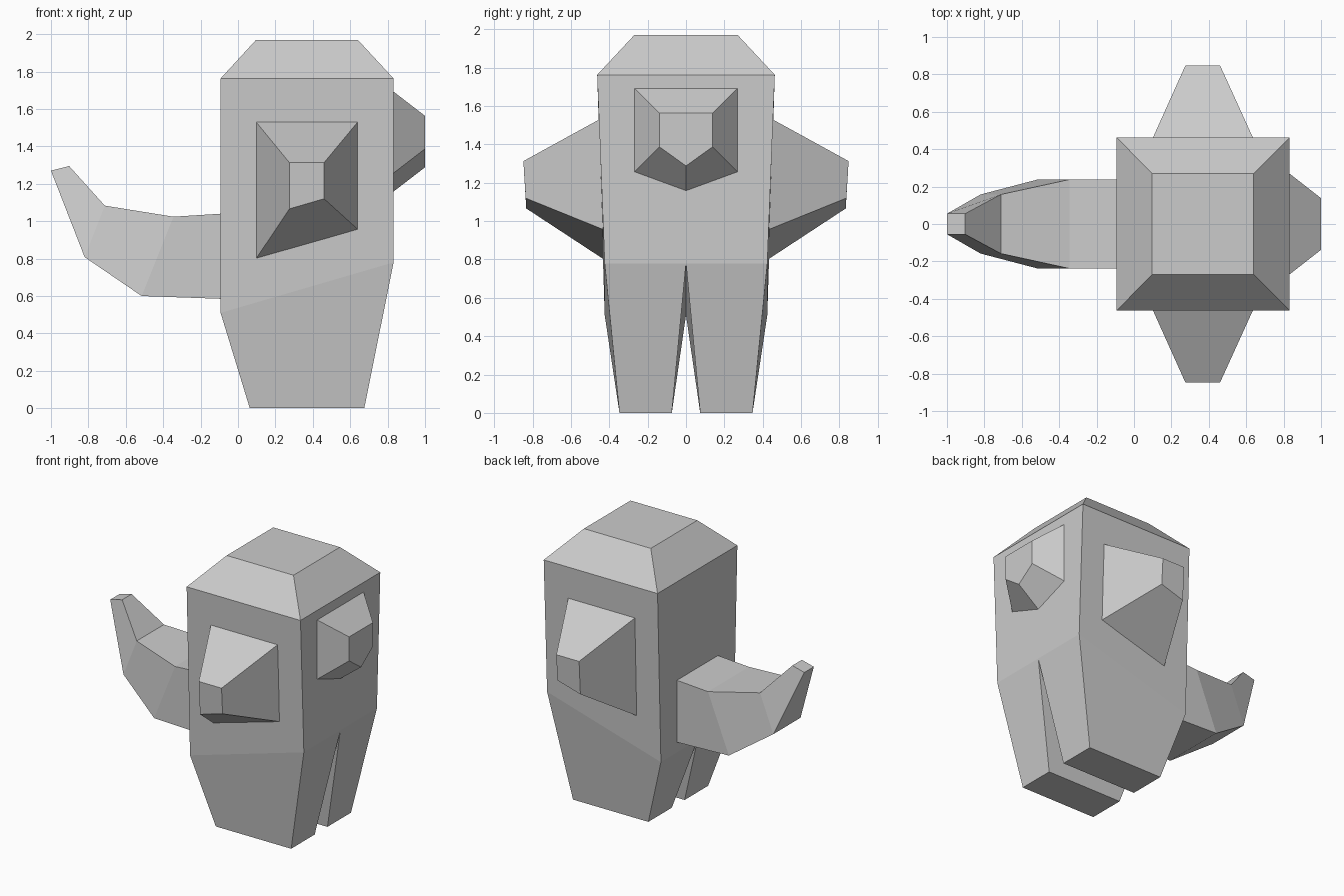
import bpy
import bmesh

cube = bpy.data.objects.get("Cube")
if cube:
    bpy.data.objects.remove(cube, do_unlink=True)

# One plain grey for the whole figure
grey = bpy.data.materials.new("plain grey")
grey.use_nodes = True
colour = (0.6, 0.6, 0.6, 1)
grey.diffuse_color = colour
grey.node_tree.nodes["Principled BSDF"].inputs["Base Color"].default_value = colour


def loft(name, rings, caps, open_until=0, mirror=False):
    """Join rings of points with flat faces and cap the listed rings.
    The first open_until bands leave out their closing face."""
    bm = bmesh.new()
    loops = [[bm.verts.new(p) for p in ring] for ring in rings]
    for band, (a, b) in enumerate(zip(loops, loops[1:])):
        n = len(a)
        for i in range(n - 1 if band < open_until else n):
            j = (i + 1) % n
            bm.faces.new((a[i], a[j], b[j], b[i]))
    for c in caps:
        bm.faces.new(loops[c])
    bmesh.ops.recalc_face_normals(bm, faces=bm.faces[:])
    mesh = bpy.data.meshes.new(name)
    bm.to_mesh(mesh)
    bm.free()
    mesh.materials.append(grey)
    obj = bpy.data.objects.new(name, mesh)
    bpy.context.collection.objects.link(obj)
    if mirror:
        mod = obj.modifiers.new("Mirror", 'MIRROR')
        mod.use_axis = (False, True, False)
    return obj


def side_y(z):
    """Sideways position of the tapering flank at height z."""
    return 0.402 + 0.0344 * z


def half_ring(back, front, inner, outer, z_back, z_front):
    return [(back, inner, z_back), (back, outer, z_back),
            (front, outer, z_front), (front, inner, z_front)]


# Body with bevelled crown and two legs, modelled as one half
body = [
    half_ring(0.097, 0.64, 0, 0.27, 1.97, 1.97),
    half_ring(-0.093, 0.832, 0, 0.463, 1.763, 1.763),
    half_ring(-0.093, 0.832, 0, 0.424, 0.51, 0.78),
    half_ring(0.063, 0.675, 0.074, 0.347, 0, 0),
]
loft("body_and_legs", body, caps=(0, 3), open_until=2, mirror=True)

# Stubby arms, one on each flank
shoulder = [(x, side_y(z) - 0.002, z) for x, z in
            ((0.097, 1.53), (0.64, 1.53), (0.64, 0.957), (0.097, 0.80))]
hand = [(0.275, 0.848, 1.313), (0.46, 0.848, 1.313),
        (0.46, 0.836, 1.12), (0.275, 0.833, 1.066)]
loft("arms", [shoulder, hand], caps=(1,), mirror=True)


# Five-sided snout with a pointed chin
def snout_ring(x, half_width, top, cheek, chin):
    return [(x, -half_width, top), (x, half_width, top),
            (x, half_width, cheek), (x, 0, chin), (x, -half_width, cheek)]


loft("snout", [snout_ring(0.831, 0.27, 1.693, 1.257, 1.158),
               snout_ring(1.0, 0.138, 1.563, 1.387, 1.288)], caps=(1,))


# Tail curving up and narrowing to the tip
def tail_ring(top, bottom, w):
    return [(top[0], -w, top[1]), (top[0], w, top[1]),
            (bottom[0], w, bottom[1]), (bottom[0], -w, bottom[1])]


loft("tail", [
    tail_ring((-0.092, 1.04), (-0.092, 0.585), 0.238),
    tail_ring((-0.345, 1.024), (-0.515, 0.60), 0.238),
    tail_ring((-0.712, 1.083), (-0.82, 0.808), 0.158),
    tail_ring((-0.903, 1.295), (-1.0, 1.27), 0.055),
], caps=(3,))
